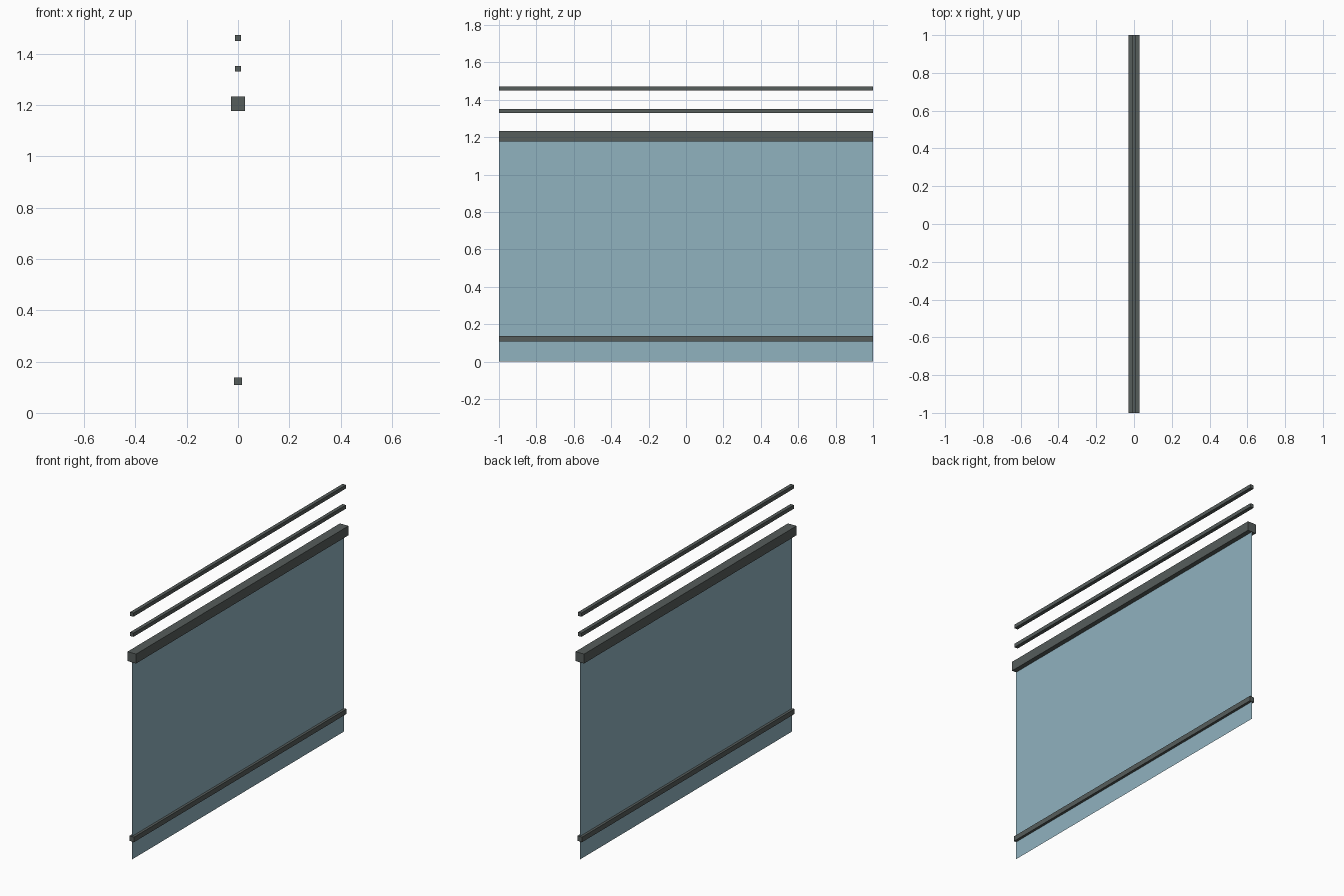
import bpy
import bmesh
from mathutils import Matrix, Vector

cube = bpy.data.objects.get("Cube")
if cube:
    bpy.data.objects.remove(cube, do_unlink=True)

LENGTH = 2.0


def material(name, rgb):
    mat = bpy.data.materials.new(name)
    mat.use_nodes = True
    color = (*rgb, 1.0)
    mat.diffuse_color = color
    mat.node_tree.nodes["Principled BSDF"].inputs["Base Color"].default_value = color
    return mat


def add_object(name, bm, mat):
    mesh = bpy.data.meshes.new(name)
    bm.to_mesh(mesh)
    bm.free()
    mesh.materials.append(mat)
    obj = bpy.data.objects.new(name, mesh)
    bpy.context.collection.objects.link(obj)
    return obj


def rail(name, z, size, mat):
    """Square bar running the full length along y."""
    bm = bmesh.new()
    bmesh.ops.create_cube(bm, size=1.0, matrix=Matrix.LocRotScale(
        Vector((0, 0, z)), None, Vector((size, LENGTH, size))))
    return add_object(name, bm, mat)


def pane(name, top, mat):
    """Single upright sheet facing +x, standing on the ground."""
    bm = bmesh.new()
    half = LENGTH / 2
    corners = [(0, -half, 0), (0, half, 0), (0, half, top), (0, -half, top)]
    bm.faces.new([bm.verts.new(c) for c in corners])
    return add_object(name, bm, mat)


metal = material("dark grey metal", (0.093, 0.109, 0.105))
glass = material("blue grey glass", (0.28, 0.445, 0.52))

# Glass sheet, tucked into the handrail
pane("glass_panel", 1.204, glass)

# Bars from the bottom up
rail("bottom_rail", 0.123, 0.03, metal)
rail("handrail", 1.204, 0.056, metal)
rail("lower_top_bar", 1.341, 0.022, metal)
rail("upper_top_bar", 1.461, 0.022, metal)
